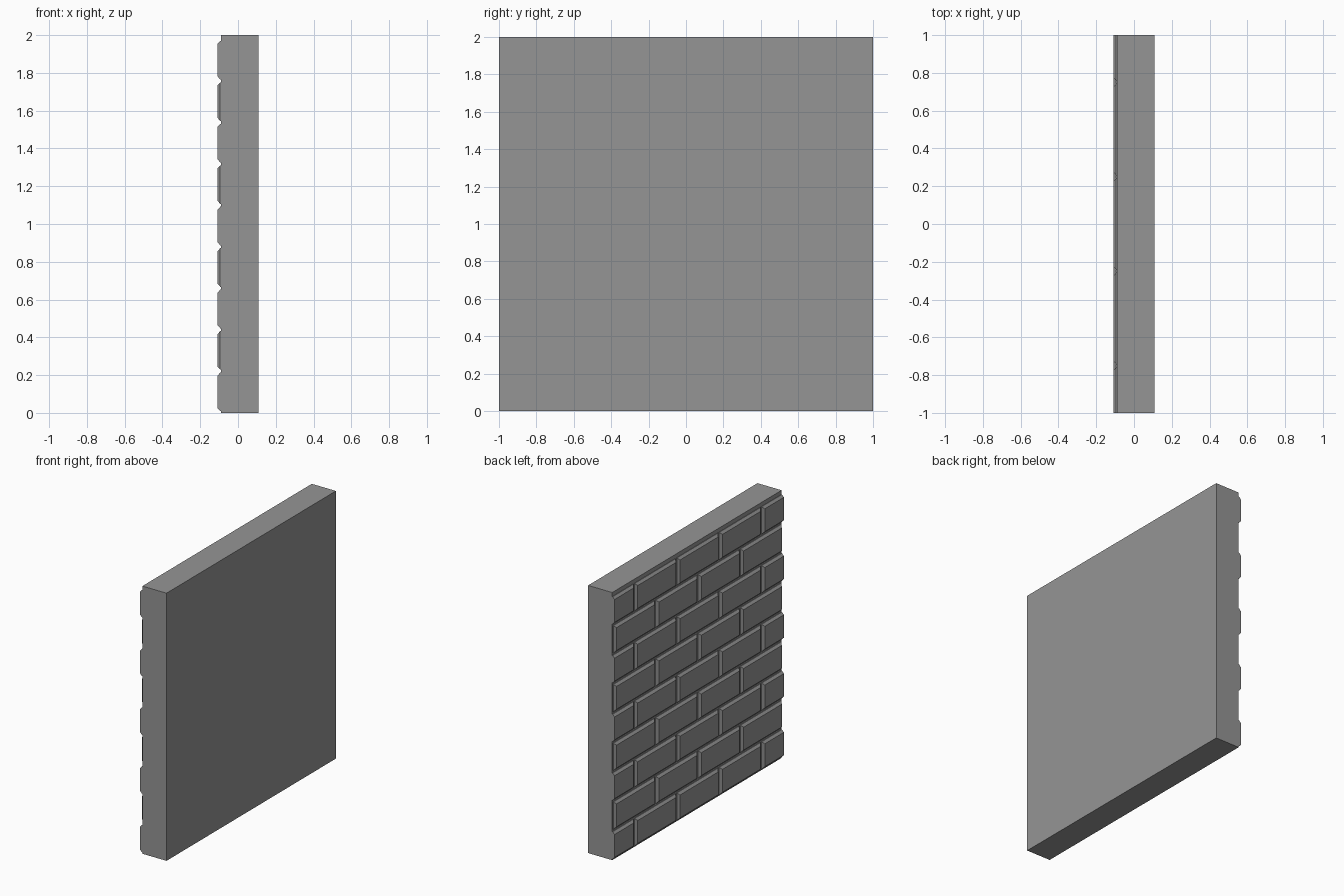
import bpy, bmesh

if "Cube" in bpy.data.objects:
    bpy.data.objects.remove(bpy.data.objects["Cube"])

FACE_X, BACK_X = -0.109, 0.109   # brick faces / plain side
MORTAR_X = -0.09                 # recessed mortar plane
SHOULDER_X = -0.094              # where the brick bevel begins
BEVEL = 0.017
GAP = 0.015
PITCH_Z, FIRST_Z = 0.2195, 0.009
ROWS, LENGTH = 9, 0.5

mat = bpy.data.materials.new("stone grey")
mat.diffuse_color = (0.3, 0.3, 0.3, 1)
mat.use_nodes = True
mat.node_tree.nodes["Principled BSDF"].inputs["Base Color"].default_value = mat.diffuse_color


def make_object(name, bm):
    bmesh.ops.recalc_face_normals(bm, faces=bm.faces)
    mesh = bpy.data.meshes.new(name)
    bm.to_mesh(mesh)
    bm.free()
    mesh.materials.append(mat)
    obj = bpy.data.objects.new(name, mesh)
    bpy.context.collection.objects.link(obj)
    return obj


def loft(bm, rings):
    """Closed solid through rectangles given as (x, y0, y1, z0, z1)."""
    loops = [[bm.verts.new((x, y, z)) for y, z in
              ((y0, z0), (y1, z0), (y1, z1), (y0, z1))]
             for x, y0, y1, z0, z1 in rings]
    for a, b in zip(loops, loops[1:]):
        for i in range(4):
            j = (i + 1) % 4
            bm.faces.new((a[i], a[j], b[j], b[i]))
    bm.faces.new(loops[0])
    bm.faces.new(loops[-1])


def add_brick(bm, y0, y1, z0, z1):
    # ends cut off by the panel edge stay flush and unbevelled
    b0 = 0 if y0 <= -1 else BEVEL
    b1 = 0 if y1 >= 1 else BEVEL
    loft(bm, [(MORTAR_X, y0, y1, z0, z1),
              (SHOULDER_X, y0, y1, z0, z1),
              (FACE_X, y0 + b0, y1 - b1, z0 + BEVEL, z1 - BEVEL)])


# Wall slab
bm = bmesh.new()
loft(bm, [(MORTAR_X, -1, 1, 0, 2), (BACK_X, -1, 1, 0, 2)])
make_object("wall_slab", bm)

# Brick courses in running bond
for row in range(ROWS):
    bm = bmesh.new()
    z0 = FIRST_Z + row * PITCH_Z
    z1 = z0 + PITCH_Z - GAP
    start = -1.25 if row % 2 == 0 else -1.0
    for i in range(5 if row % 2 == 0 else 4):
        y0 = max(-1, start + i * LENGTH + GAP / 2)
        y1 = min(1, start + (i + 1) * LENGTH - GAP / 2)
        add_brick(bm, y0, y1, z0, z1)
    obj = make_object("brick_course_%d" % (row + 1), bm)
    # drop the hidden brick backs lying on the slab
    bm = bmesh.new()
    bm.from_mesh(obj.data)
    backs = [f for f in bm.faces if all(abs(v.co.x - MORTAR_X) < 1e-5 for v in f.verts)]
    bmesh.ops.delete(bm, geom=backs, context='FACES_ONLY')
    bm.to_mesh(obj.data)
    bm.free()
